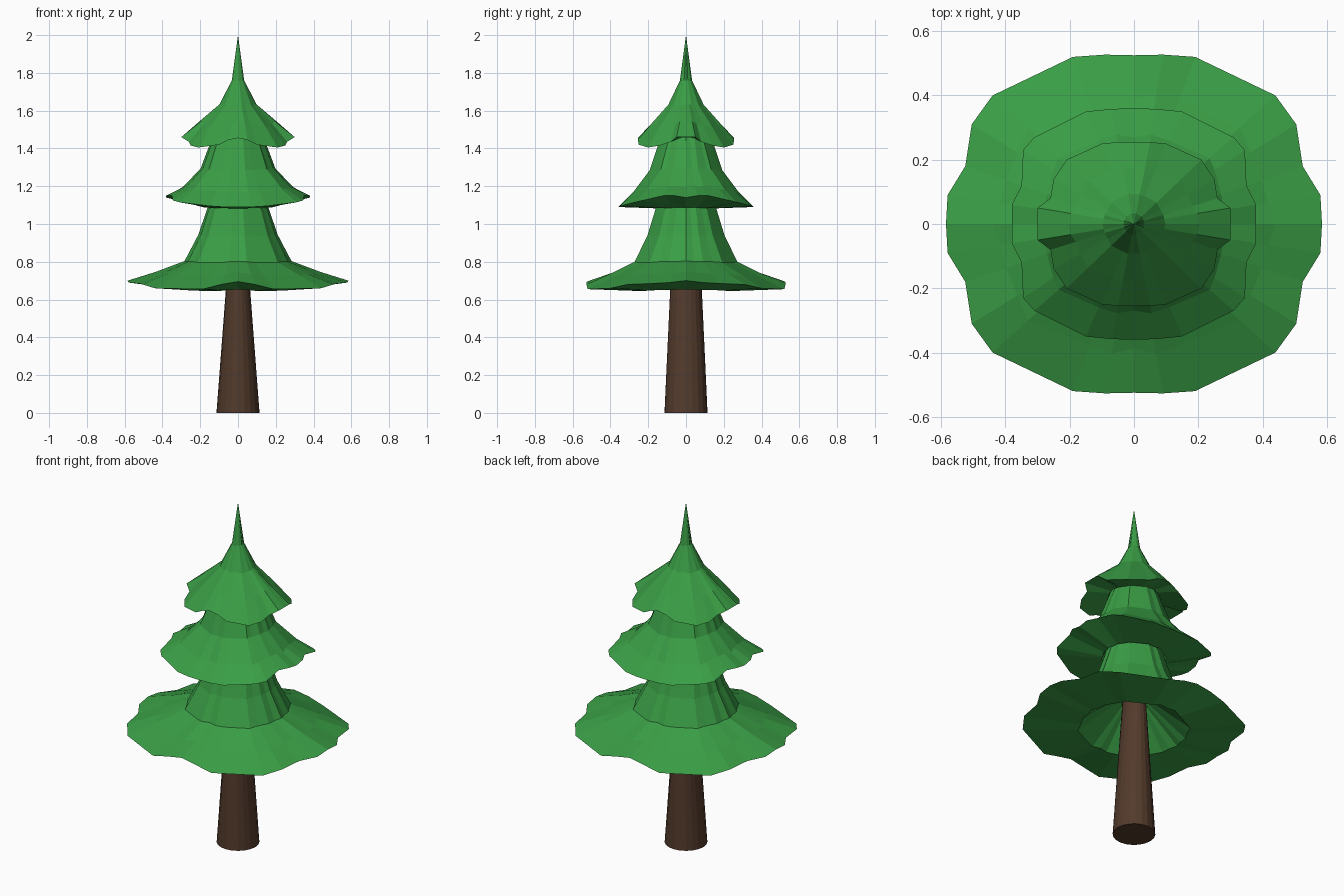
import bpy, bmesh, math

if "Cube" in bpy.data.objects:
    bpy.data.objects.remove(bpy.data.objects["Cube"])

def material(name, col):
    m = bpy.data.materials.new(name)
    m.diffuse_color = (*col, 1)
    m.use_nodes = True
    m.node_tree.nodes["Principled BSDF"].inputs["Base Color"].default_value = m.diffuse_color
    return m

green = material("needle green", (0.042, 0.34, 0.06))
brown = material("bark brown", (0.085, 0.043, 0.025))

def finish(name, bm, mat):
    bmesh.ops.recalc_face_normals(bm, faces=bm.faces)
    me = bpy.data.meshes.new(name)
    bm.to_mesh(me)
    bm.free()
    me.materials.append(mat)
    ob = bpy.data.objects.new(name, me)
    bpy.context.collection.objects.link(ob)
    return ob

def mirror_quarter(q):
    """Quarter rim from +y axis to +x axis, mirrored into a closed loop."""
    half = q + [(x, -y, z) for x, y, z in reversed(q[:-1])]
    return half + [(-x, y, z) for x, y, z in reversed(half[1:-1])]

def tier(name, quarter, under, over, tip=None):
    """Wavy skirt: underside rings, rim, then pleated rings rising inward.
    Rings are (radius, z, blend towards the rim shape)."""
    rim = mirror_quarter(quarter)
    mean_r = sum(math.hypot(x, y) for x, y, z in rim) / len(rim)
    mean_z = sum(z for x, y, z in rim) / len(rim)

    def ring(r, z, blend):
        pts = []
        for i, (x, y, rz) in enumerate(rim):
            d = math.hypot(x, y)
            k = r * (1 + blend * (d / mean_r - 1)) / d
            k *= 1.02 if i % 2 else 0.98
            pts.append((x * k, y * k, z + blend * 0.6 * (rz - mean_z)))
        return pts

    loops = [ring(*u) for u in under] + [rim] + [ring(*o) for o in over]
    bm = bmesh.new()
    vs = [[bm.verts.new(p) for p in loop] for loop in loops]
    n = len(rim)
    for a, b in zip(vs, vs[1:]):
        for i in range(n):
            j = (i + 1) % n
            bm.faces.new((a[i], a[j], b[j], b[i]))
    if tip:
        t = bm.verts.new((0, 0, tip))
        for i in range(n):
            bm.faces.new((vs[-1][i], vs[-1][(i + 1) % n], t))
    return finish(name, bm, green)

# Trunk: tapered, a little wider in y at the top
bm = bmesh.new()
bmesh.ops.create_cone(bm, cap_ends=True, segments=20, radius1=0.114, radius2=0.05, depth=0.84)
for v in bm.verts:
    v.co.z += 0.42
    if v.co.z > 0.5:
        v.co.y *= 1.5
finish("trunk", bm, brown)

# Bottom branches
tier("lower_branches",
     [(0, .525, .695), (.09, .527, .68), (.19, .52, .655), (.44, .40, .66),
      (.505, .31, .68), (.525, .18, .685), (.58, .09, .69), (.585, 0, .70)],
     [(.07, .83, 0), (.29, .65, .3)],
     [(.42, .735, .8), (.275, .80, .3), (.205, .94, .2), (.16, 1.08, 0), (.13, 1.22, 0)])

# Middle branches
tier("middle_branches",
     [(0, .36, 1.09), (.07, .358, 1.09), (.15, .35, 1.095), (.31, .27, 1.115),
      (.345, .23, 1.125), (.35, .12, 1.15), (.38, .06, 1.15), (.38, 0, 1.14)],
     [(.12, 1.20, 0), (.17, 1.085, .1)],
     [(.29, 1.185, .8), (.195, 1.29, .3), (.14, 1.44, 0), (.10, 1.55, 0)])

# Top branches with the pointed tip
tier("upper_branches",
     [(0, .255, 1.455), (.05, .255, 1.445), (.10, .25, 1.42), (.21, .20, 1.405),
      (.25, .14, 1.415), (.26, .08, 1.435), (.30, .05, 1.46), (.30, 0, 1.46)],
     [(.08, 1.55, 0), (.14, 1.455, .2)],
     [(.19, 1.53, .8), (.095, 1.63, .2), (.032, 1.76, 0)], tip=2.0)
